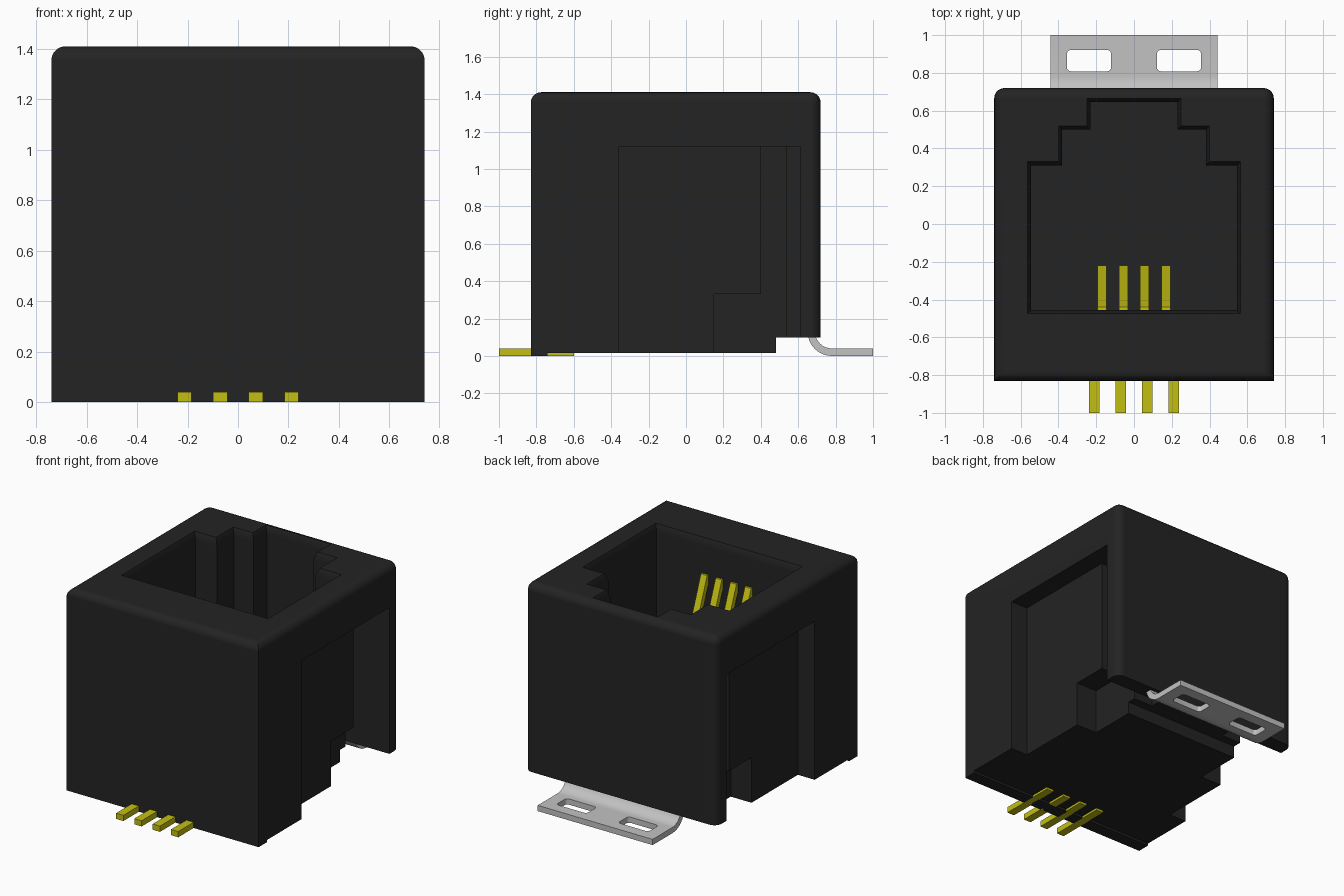
import bpy, bmesh, math

if "Cube" in bpy.data.objects:
    bpy.data.objects.remove(bpy.data.objects["Cube"], do_unlink=True)


def material(name, rgb, rough):
    m = bpy.data.materials.new(name)
    m.use_nodes = True
    m.diffuse_color = (*rgb, 1)
    node = m.node_tree.nodes["Principled BSDF"]
    node.inputs["Base Color"].default_value = (*rgb, 1)
    node.inputs["Roughness"].default_value = rough
    return m


BLACK = material("black plastic", (0.017, 0.017, 0.017), 0.6)
GOLD = material("yellow contact", (0.55, 0.52, 0.006), 0.5)
GREY = material("grey metal", (0.54, 0.54, 0.54), 0.5)


def make(name, bm, mat):
    bmesh.ops.recalc_face_normals(bm, faces=bm.faces)
    mesh = bpy.data.meshes.new(name)
    bm.to_mesh(mesh)
    bm.free()
    mesh.materials.append(mat)
    ob = bpy.data.objects.new(name, mesh)
    bpy.context.collection.objects.link(ob)
    return ob


def loft(name, rings, mat):
    """Skin a stack of matching rings and cap both ends."""
    bm = bmesh.new()
    loops = [[bm.verts.new(p) for p in ring] for ring in rings]
    for a, b in zip(loops, loops[1:]):
        for i in range(len(a)):
            j = (i + 1) % len(a)
            bm.faces.new((a[i], a[j], b[j], b[i]))
    bm.faces.new(loops[0])
    bm.faces.new(loops[-1])
    return make(name, bm, mat)


def prism_z(name, pts, z0, z1, mat):
    return loft(name, [[(x, y, z) for x, y in pts] for z in (z0, z1)], mat)


def prism_x(name, pts, x0, x1, mat):
    return loft(name, [[(x, y, z) for y, z in pts] for x in (x0, x1)], mat)


def rect(x0, x1, y0, y1):
    return [(x0, y0), (x1, y0), (x1, y1), (x0, y1)]


def activate(ob):
    bpy.ops.object.select_all(action='DESELECT')
    ob.select_set(True)
    bpy.context.view_layer.objects.active = ob


def cut(ob, cutter):
    cutter.hide_render = True
    mod = ob.modifiers.new("cut", 'BOOLEAN')
    mod.operation, mod.solver, mod.object = 'DIFFERENCE', 'EXACT', cutter
    activate(ob)
    bpy.ops.object.modifier_apply(modifier=mod.name)
    bpy.data.objects.remove(cutter, do_unlink=True)


def smooth(ob):
    activate(ob)
    bpy.ops.object.shade_smooth_by_angle(angle=math.radians(30))


# Housing: block with rounded top edges and rounded rear corners
BACK, TOP = 0.72, 1.41
housing = prism_z("housing", rect(-0.74, 0.74, -0.83, BACK), 0, TOP, BLACK)
bm = bmesh.new()
bm.from_mesh(housing.data)
edges = [e for e in bm.edges
         if all(v.co.z > TOP - 0.01 for v in e.verts)
         or all(v.co.y > BACK - 0.01 for v in e.verts)
         and abs(e.verts[0].co.z - e.verts[1].co.z) > 1]
bmesh.ops.bevel(bm, geom=edges, offset=0.055, segments=5, profile=0.5, affect='EDGES')
bm.to_mesh(housing.data)
bm.free()


# Stepped plug cavity with a slightly flared mouth
def cavity_ring(z, d):
    half = [(0.545, -0.455), (0.545, 0.31), (0.38, 0.31), (0.38, 0.5),
            (0.23, 0.5), (0.23, 0.645)]
    half = [(x + d, y + (d if i else -d)) for i, (x, y) in enumerate(half)]
    return [(x, y, z) for x, y in half + [(-x, y) for x, y in reversed(half)]]


cut(housing, loft("cavity_cutter", [cavity_ring(0.4, 0), cavity_ring(1.36, 0),
                                    cavity_ring(1.41, 0.02), cavity_ring(1.5, 0.02)], BLACK))

# Side recesses following the cavity steps, with a lower notch
recess = [(0.9, -0.36), (0.61, -0.36), (0.61, 0.4), (0.45, 0.4),
          (0.45, 0.54), (0.3, 0.54), (0.3, 0.61), (0.9, 0.61)]
for s in (1, -1):
    cut(housing, prism_z("recess_cutter", [(s * x, y) for x, y in recess], -0.1, 1.12, BLACK))
    cut(housing, prism_z("notch_cutter", [(s * x, y) for x, y in rect(0.45, 0.7, 0.15, 0.45)],
                         -0.1, 0.33, BLACK))

# Underside: raised rear and shallow clearance behind the front lip
cut(housing, prism_z("rear_cutter", rect(-1, 1, 0.48, 1), -0.1, 0.1, BLACK))
cut(housing, prism_z("floor_cutter", rect(-1, 1, -0.74, 1), -0.1, 0.015, BLACK))
smooth(housing)
housing.modifiers.new("even shading", 'WEIGHTED_NORMAL').keep_sharp = True

# Contacts: solder leads below the front, spring wires inside the cavity
for i in range(4):
    k = i - 1.5
    x = k * 0.141
    prism_x(f"solder_lead_{i + 1}", rect(-1, -0.6, 0, 0.04), x - 0.028, x + 0.028, GOLD)
    x = k * 0.113
    wire = [(-0.48, 1.17), (-0.44, 1.17), (-0.22, 0.6), (-0.26, 0.6)]
    prism_x(f"spring_contact_{i + 1}", wire, x - 0.024, x + 0.024, GOLD)

# Bent mounting tab at the rear
def arc(r, cy=0.78, cz=0.13, n=8):
    return [(cy - r * math.cos(t), cz - r * math.sin(t))
            for t in (math.pi / 2 * i / n for i in range(n + 1))]


profile = [(0.65, 0.2)] + arc(0.13) + [(1, 0), (1, 0.04)] + arc(0.09)[::-1] + [(0.69, 0.2)]
tab = prism_x("mounting_tab", profile, -0.443, 0.443, GREY)

# Two rounded slots in the tab
for s in (1, -1):
    slot = []
    for q, (cx, cy) in enumerate([(0.095, 0.035), (-0.095, 0.035),
                                  (-0.095, -0.035), (0.095, -0.035)]):
        for j in range(5):
            a = math.pi / 2 * (q + j / 4)
            slot.append((s * 0.238 + cx + 0.022 * math.cos(a),
                         0.865 + cy + 0.022 * math.sin(a)))
    cut(tab, prism_z("slot_cutter", slot, -0.1, 0.08, GREY))
smooth(tab)
